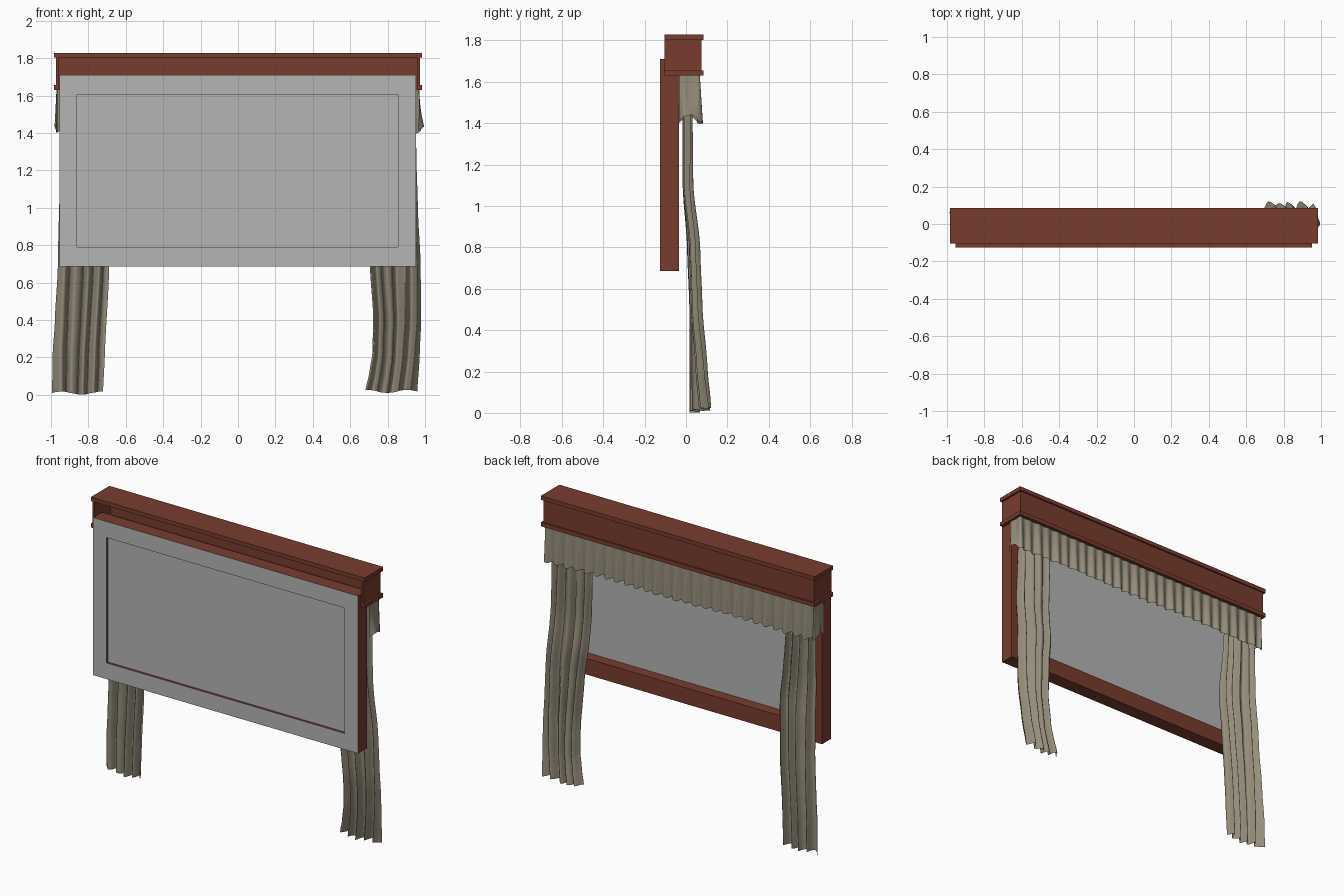
import bpy, bmesh, math

if "Cube" in bpy.data.objects:
    bpy.data.objects.remove(bpy.data.objects["Cube"])


def material(name, rgb):
    m = bpy.data.materials.new(name)
    m.diffuse_color = (*rgb, 1)
    m.use_nodes = True
    m.node_tree.nodes["Principled BSDF"].inputs["Base Color"].default_value = m.diffuse_color
    return m


WOOD = material("red brown wood", (0.19, 0.046, 0.027))
GREY = material("grey pane", (0.46, 0.46, 0.46))
CLOTH = material("beige cloth", (0.30, 0.265, 0.195))


def finish(name, bm, *mats):
    me = bpy.data.meshes.new(name)
    bm.to_mesh(me)
    bm.free()
    ob = bpy.data.objects.new(name, me)
    bpy.context.collection.objects.link(ob)
    for m in mats:
        me.materials.append(m)
    return ob


def add_box(bm, x0, x1, y0, y1, z0, z1):
    vs = bmesh.ops.create_cube(bm, size=1)["verts"]
    for v in vs:
        v.co.x = x1 if v.co.x > 0 else x0
        v.co.y = y1 if v.co.y > 0 else y0
        v.co.z = z1 if v.co.z > 0 else z0


def three_sided(bm, half, back, t, z0, z1):
    """Back board with two end boards, open towards the front."""
    add_box(bm, -half, half, back - t, back, z0, z1)
    for s in (-1, 1):
        xs = sorted((s * half, s * (half - t)))
        add_box(bm, *xs, -0.105, back - t, z0, z1)


def interp(table, z):
    """Smoothed lookup in (z, value) pairs ordered from the top down."""
    if z >= table[0][0]:
        return table[0][1]
    for (za, a), (zb, b) in zip(table, table[1:]):
        if z >= zb:
            t = (za - z) / (za - zb)
            t = t * t * (3 - 2 * t) * 0.5 + t * 0.5
            return a + (b - a) * t
    return table[-1][1]


def sheet(name, nu, nv, fn):
    """Smooth cloth surface from a function of u and v."""
    bm = bmesh.new()
    g = [[bm.verts.new(fn(i / nu, j / nv)) for i in range(nu + 1)]
         for j in range(nv + 1)]
    for j in range(nv):
        for i in range(nu):
            f = bm.faces.new((g[j][i], g[j][i + 1], g[j + 1][i + 1], g[j + 1][i]))
            f.smooth = True
    return finish(name, bm, CLOTH)


# Window frame: outer block with a through opening, grey on its front face
bm = bmesh.new()
X0, X1, Z0, Z1 = -0.955, 0.952, 0.685, 1.71
x0, x1, z0, z1 = -0.86, 0.855, 0.79, 1.605
F, B = -0.125, -0.035
rings = []
for y in (F, B):
    for a, b, c, d in ((X0, X1, Z0, Z1), (x0, x1, z0, z1)):
        rings.append([bm.verts.new(p) for p in
                      ((a, y, c), (b, y, c), (b, y, d), (a, y, d))])
fo, fi, bo, bi = rings
for k in range(4):
    n = (k + 1) % 4
    for p, q in ((fo, fi), (fi, bi), (bi, bo), (bo, fo)):
        bm.faces.new((p[k], p[n], q[n], q[k]))
bmesh.ops.recalc_face_normals(bm, faces=bm.faces)
for f in bm.faces:
    f.material_index = 1 if f.normal.y < -0.5 else 0
finish("window_frame", bm, WOOD, GREY)

# Window pane, set slightly behind the front of the frame
bm = bmesh.new()
add_box(bm, x0, x1, -0.109, -0.104, z0, z1)
finish("window_pane", bm, GREY)

# Pelmet: lid, three-sided box and lower trim
bm = bmesh.new()
add_box(bm, -0.985, 0.985, -0.105, 0.085, 1.802, 1.828)
finish("pelmet_lid", bm, WOOD)
bm = bmesh.new()
three_sided(bm, 0.972, 0.075, 0.012, 1.64, 1.802)
finish("pelmet_box", bm, WOOD)
bm = bmesh.new()
three_sided(bm, 0.985, 0.085, 0.025, 1.63, 1.656)
finish("pelmet_trim", bm, WOOD)


# Gathered valance hanging under the pelmet, returning along both ends
def valance(u, v):
    half, back, ret = 0.968, 0.062, 0.09
    total = 2 * half + 2 * ret
    s = u * total
    fold = (math.sin(s * 88 + 0.6 * math.sin(5 * s))
            + 0.35 * math.sin(s * 41 + 1)) * (0.003 + 0.008 * v)
    z = 1.645 - v * (0.238 + 0.006 * math.sin(s * 88 + 1) + 0.004 * math.sin(7 * s))
    if s < ret:
        d = (ret - s) / ret
        return (-half + fold * 0.6 - 0.006 * v, back - d * 0.095,
                z + 0.03 * v * math.sin(math.pi * d))
    if s > total - ret:
        d = (s - total + ret) / ret
        bulge = 0.028 * v * v * math.sin(math.pi * d)
        return (half + bulge + fold * 0.5, back - d * 0.095,
                z + 0.04 * v * math.sin(math.pi * d))
    return (s - ret - half, back + fold + 0.005 * v, z)


sheet("valance", 460, 8, valance)


# Curtains: each has edge lines, a depth line and a fold depth down its height
def curtain(name, outer, inner, depth, amp, folds, phase, hem):
    def fn(u, v):
        top = 1.64
        z = top * (1 - v)
        a, b = interp(outer, z), interp(inner, z)
        wob = u + 0.03 * math.sin(6 * u + 2.5 * v)
        w = 2 * math.pi * folds * wob + phase + 0.7 * math.sin(3 * v)
        y = interp(depth, z) + interp(amp, z) * (
            0.8 * math.sin(w) + 0.2 * math.sin(w * 1.7 + 1))
        x = a + (b - a) * u + 0.004 * math.cos(w)
        lift = hem + 0.008 * math.sin(2 * math.pi * u * 1.3)
        return (x, y, z + lift * v ** 4)
    return sheet(name, 90, 48, fn)


curtain("left_curtain",
        [(1.64, -0.95), (1.2, -0.952), (0.68, -0.962), (0.4, -0.978),
         (0.2, -0.992), (0, -0.996)],
        [(1.64, -0.73), (1.4, -0.72), (0.95, -0.68), (0.68, -0.69),
         (0.2, -0.712), (0, -0.72)],
        [(1.64, 0.005), (1.1, 0.008), (0.8, 0.03), (0.5, 0.042), (0, 0.045)],
        [(1.64, 0.022), (1.0, 0.025), (0, 0.028)], 4.5, 0.4, 0.009)

curtain("right_curtain",
        [(1.64, 0.945), (1.3, 0.955), (1.0, 0.965), (0.7, 0.98),
         (0.4, 0.983), (0.2, 0.974), (0, 0.96)],
        [(1.64, 0.685), (1.3, 0.675), (0.9, 0.68), (0.68, 0.702),
         (0.4, 0.72), (0.2, 0.715), (0.1, 0.70), (0, 0.68)],
        [(1.64, 0.008), (1.1, 0.01), (0.8, 0.042), (0.5, 0.052),
         (0.2, 0.075), (0, 0.092)],
        [(1.64, 0.022), (1.0, 0.026), (0, 0.03)], 4.5, 1.2, 0.018)
